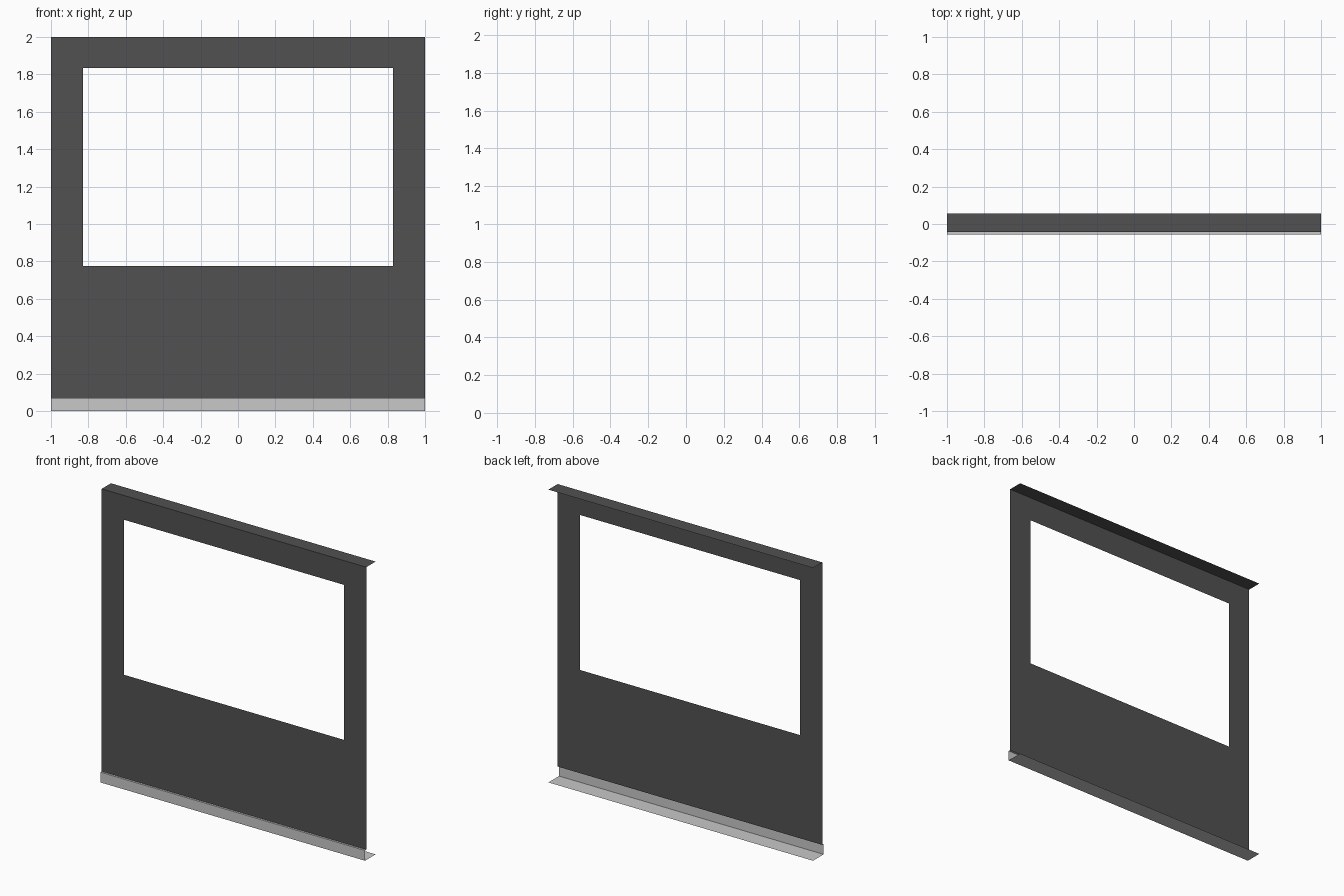
import bpy, bmesh

if "Cube" in bpy.data.objects:
    bpy.data.objects.remove(bpy.data.objects["Cube"])

def material(name, value):
    m = bpy.data.materials.new(name)
    m.diffuse_color = (value, value, value, 1)
    m.use_nodes = True
    m.node_tree.nodes["Principled BSDF"].inputs["Base Color"].default_value = m.diffuse_color
    return m

dark = material("dark_grey", 0.083)
light = material("light_grey", 0.58)

FRONT, PANEL, BACK = -0.057, -0.043, 0.057
SKIRT, TOP = 0.07, 2.0

def make_object(name, bm, mat):
    me = bpy.data.meshes.new(name)
    bm.to_mesh(me)
    bm.free()
    me.materials.append(mat)
    ob = bpy.data.objects.new(name, me)
    bpy.context.collection.objects.link(ob)
    return ob

def add_sheet(bm, profile, half=1.0):
    """Sweep an open (y, z) profile along x as a thin open sheet."""
    rows = [[bm.verts.new((x, y, z)) for x in (-half, half)] for y, z in profile]
    for a, b in zip(rows, rows[1:]):
        bm.faces.new((a[0], a[1], b[1], b[0]))

# wall panel: 3 x 3 grid of faces with the middle one left open as the window
bm = bmesh.new()
xs, zs = (-1, -0.83, 0.83, 1), (SKIRT, 0.775, 1.834, TOP)
grid = [[bm.verts.new((x, PANEL, z)) for x in xs] for z in zs]
for r in range(3):
    for c in range(3):
        if (r, c) != (1, 1):
            bm.faces.new((grid[r][c], grid[r][c + 1], grid[r + 1][c + 1], grid[r + 1][c]))
make_object("wall_panel", bm, dark)

# top cap running back from the panel
bm = bmesh.new()
add_sheet(bm, [(PANEL, TOP), (BACK, TOP)])
make_object("wall_top", bm, dark)

# skirting board: floor sheet, front face and small ledge
bm = bmesh.new()
add_sheet(bm, [(BACK, 0), (FRONT, 0), (FRONT, SKIRT), (PANEL, SKIRT)])
make_object("skirting", bm, light)
